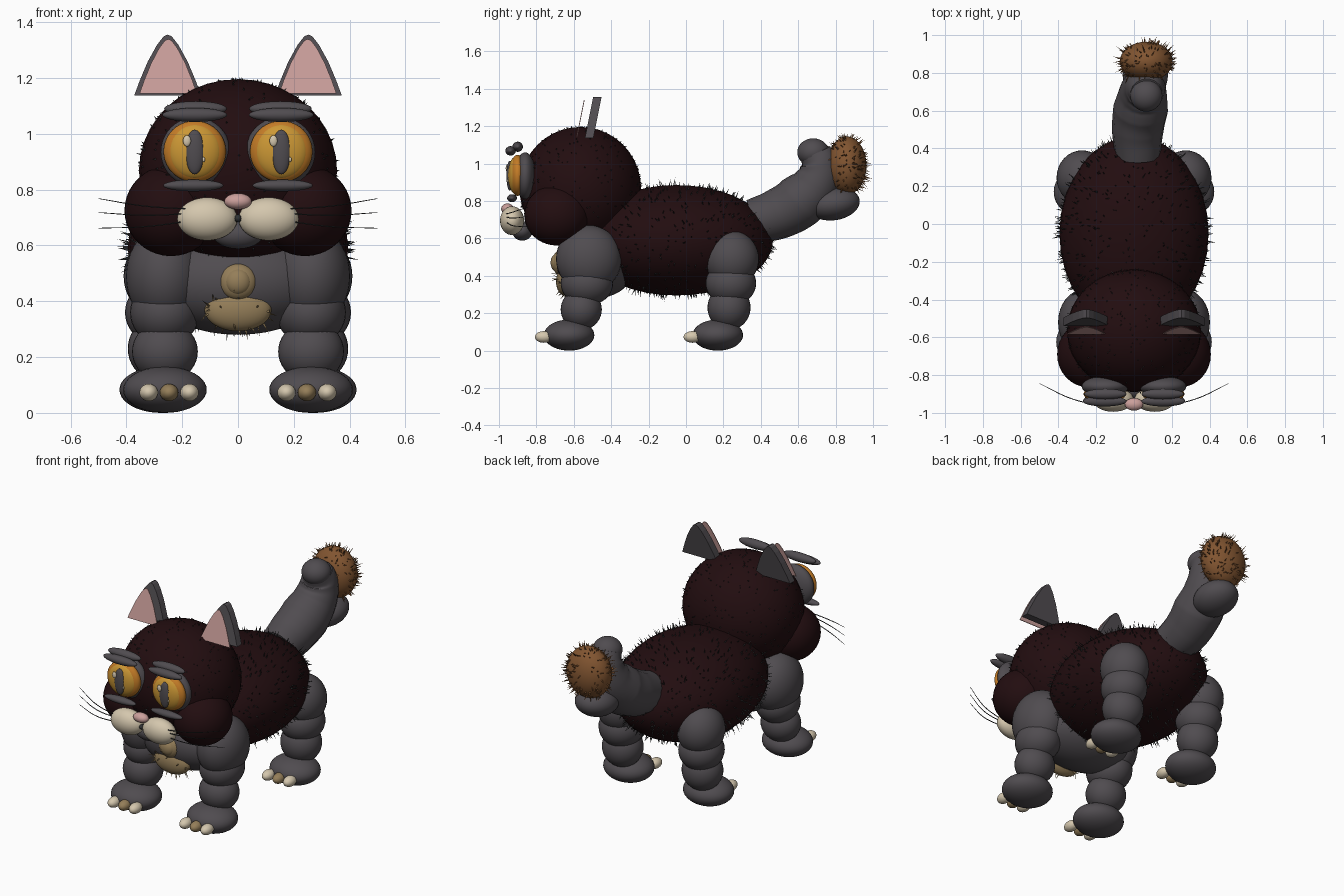
import bpy, bmesh, random
from math import pi
from mathutils import Vector, Matrix

random.seed(4)
cube = bpy.data.objects.get("Cube")
if cube:
    bpy.data.objects.remove(cube, do_unlink=True)


def make_material(name, red, green, blue):
    material = bpy.data.materials.new(name)
    material.use_nodes = True
    colour = (red, green, blue, 1)
    material.diffuse_color = colour
    shader = next(n for n in material.node_tree.nodes if n.type == 'BSDF_PRINCIPLED')
    shader.inputs["Base Color"].default_value = colour
    shader.inputs["Roughness"].default_value = 0.8
    return material


maroon = make_material("dark maroon", .016, .004, .005)
charcoal = make_material("charcoal", .08, .072, .08)
cream = make_material("cream", .66, .57, .42)
tan = make_material("tan", .3, .21, .1)
pink = make_material("pink", .6, .35, .33)
orange = make_material("orange", .55, .2, .02)
yellow = make_material("amber yellow", .6, .31, .035)
brown = make_material("fur brown", .22, .09, .03)
bristle = make_material("bristle grey", .03, .032, .033)


def finish(bm, name, material, smooth=True):
    bmesh.ops.recalc_face_normals(bm, faces=bm.faces)
    for face in bm.faces:
        face.smooth = smooth
    mesh = bpy.data.meshes.new(name)
    bm.to_mesh(mesh)
    bm.free()
    mesh.materials.append(material)
    obj = bpy.data.objects.new(name, mesh)
    bpy.context.collection.objects.link(obj)
    return obj


def ball(name, centre, radii, material, tilt=0):
    """Smooth ellipsoid, optionally tilted about the x axis."""
    bm = bmesh.new()
    bmesh.ops.create_uvsphere(bm, u_segments=32, v_segments=20, radius=1)
    matrix = Matrix.Translation(centre) @ Matrix.Rotation(tilt, 4, 'X') @ Matrix.Diagonal((*radii, 1))
    bmesh.ops.transform(bm, matrix=matrix, verts=bm.verts)
    return finish(bm, name, material)


def pair(name, centre, radii, material, tilt=0):
    """Matching ellipsoids on the left (+x) and right (-x)."""
    x, y, z = centre
    ball("left_" + name, (x, y, z), radii, material, tilt)
    ball("right_" + name, (-x, y, z), radii, material, tilt)


def tube(name, points, thickness, material):
    """Smooth tube; each point is x, y, z and a radius."""
    curve = bpy.data.curves.new(name, 'CURVE')
    curve.dimensions = '3D'
    curve.bevel_depth = thickness
    curve.bevel_resolution = 6 if thickness == 1 else 1
    curve.use_fill_caps = True
    spline = curve.splines.new('BEZIER')
    spline.bezier_points.add(len(points) - 1)
    for knot, (x, y, z, radius) in zip(spline.bezier_points, points):
        knot.co = (x, y, z)
        knot.radius = radius
        knot.handle_left_type = knot.handle_right_type = 'AUTO'
    temp = bpy.data.objects.new(name, curve)
    bpy.context.collection.objects.link(temp)
    bpy.context.view_layer.update()
    mesh = bpy.data.meshes.new_from_object(temp.evaluated_get(bpy.context.evaluated_depsgraph_get()))
    bpy.data.objects.remove(temp, do_unlink=True)
    bm = bmesh.new()
    bm.from_mesh(mesh)
    bpy.data.meshes.remove(mesh)
    for face in bm.faces:
        face.material_index = 0
    return finish(bm, name, material)


def fur(name, centre, radii, count, length, material):
    """Sparse fine bristles standing on an ellipsoid."""
    bm = bmesh.new()
    for _ in range(count):
        way = Vector([random.gauss(0, 1) for _ in range(3)]).normalized()
        root = Vector(centre) + Vector([w * r for w, r in zip(way, radii)])
        normal = Vector([w / r for w, r in zip(way, radii)]).normalized()
        lean = Vector([random.uniform(-.4, .4) for _ in range(3)])
        side = normal.orthogonal().normalized() * .004
        tip = bm.verts.new(root + (normal + lean) * length * random.uniform(.5, 1))
        ring = [bm.verts.new(root + Matrix.Rotation(i * 2 * pi / 3, 3, normal) @ side) for i in range(3)]
        for i in range(3):
            bm.faces.new((ring[i], ring[(i + 1) % 3], tip))
    return finish(bm, name, material, smooth=False)


# Body and chest
body = (0, -.05, .59), (.395, .515, .295)
ball("body", *body, maroon)
fur("body_fur", *body, 900, .035, bristle)
ball("chest", (0, -.48, .47), (.33, .215, .19), charcoal)

# Chest tuft
tuft = (0, -.645, .37), (.12, .05, .077)
ball("chest_tuft_lower", *tuft, tan)
ball("chest_tuft_upper", (0, -.675, .47), (.067, .04, .065), tan)
ball("chest_tuft_centre", (0, -.69, .47), (.048, .034, .048), tan)
fur("chest_tuft_fur", *tuft, 60, .04, tan)

# Legs: overlapping rounded segments ending in a paw with three toes
front_leg = [
    ("shoulder", -.52, .49, (.14, .175, .18)),
    ("upper_leg", -.53, .36, (.125, .14, .12)),
    ("lower_leg", -.56, .22, (.118, .11, .11)),
]
hind_leg = [
    ("thigh", .245, .49, (.135, .145, .15)),
    ("knee", .24, .36, (.13, .135, .12)),
    ("lower_leg", .23, .23, (.12, .115, .12)),
]
for title, segments, x, paw_y in (("front_", front_leg, .262, -.625), ("hind_", hind_leg, .275, .17)):
    for part, y, z, radii in segments:
        pair(title + part, (x, y, z), radii, charcoal)
    pair(title + "paw", (x, paw_y, .083), (.15, .135, .083), charcoal)
    for name, shift, material in (("inner", -.073, cream), ("middle", 0, tan), ("outer", .073, cream)):
        pair(title + name + "_toe", (x - .015 + shift, paw_y - .135, .073), (.033, .048, .031), material)

# Tail with curled tip and fluffy ball
tube("tail", [(.02, .36, .69, .12), (.02, .5, .735, .137), (.035, .61, .8, .145),
              (.05, .7, .9, .125), (.06, .715, 1, .105), (.065, .69, 1.06, .085)], 1, charcoal)
ball("tail_tip", (.065, .68, 1.06), (.085, .085, .075), charcoal)
ball("tail_lower_bulge", (.06, .79, .785), (.12, .14, .088), charcoal, .15)
fluff = (.065, .86, .99), (.14, .105, .155)
ball("tail_fluff", *fluff, brown)
fur("tail_fluff_fur", *fluff, 260, .035, brown)

# Head and cheeks
head = (0, -.565, .868), (.355, .325, .328)
ball("head", *head, maroon)
fur("head_fur", *head, 500, .012, bristle)
pair("cheek", (.24, -.69, .725), (.167, .175, .163), maroon)

# Eyes with rim, iris, slit pupil and highlights
pair("eye_rim", (.152, -.86, .935), (.125, .055, .125), charcoal)
pair("iris_edge", (.155, -.9, .937), (.112, .046, .11), orange)
pair("iris", (.155, -.909, .937), (.098, .044, .1), yellow)
pair("pupil", (.155, -.942, .935), (.034, .018, .08), charcoal)
for side, x in (("left", .155), ("right", -.155)):
    ball(side + "_eye_highlight", (x - .028, -.956, .975), (.014, .008, .02), cream)
    ball(side + "_eye_glint", (x + .032, -.953, .908), (.005, .005, .009), cream)

# Brows and lower lids
pair("upper_brow", (.152, -.9, 1.09), (.112, .028, .027), charcoal)
pair("lower_brow", (.155, -.938, 1.068), (.116, .028, .025), charcoal)
pair("lower_lid", (.16, -.93, .815), (.108, .026, .021), charcoal)

# Muzzle, nose, mouth and chin
pair("muzzle", (.11, -.93, .695), (.108, .064, .077), cream)
ball("nose", (0, -.955, .758), (.049, .033, .029), pink)
ball("mouth", (0, -.945, .697), (.014, .02, .014), bristle)
ball("chin", (0, -.875, .64), (.09, .055, .052), charcoal)

# Whiskers
for side, s in (("left", 1), ("right", -1)):
    for name, start, end in (("top", .73, .768), ("middle", .715, .718), ("bottom", .69, .662)):
        tube(side + "_" + name + "_whisker",
             [(s * .16, -.965, start, 1), (s * .33, -.925, (start + end) / 2 - .008, 1),
              (s * .5, -.845, end, .5)], .0025, bristle)


# Ears: pointed arches leaning back, with a thin pink lining held in front
def ear(name, x, y, base, width, height, depth, material):
    half = [(1, 0), (.83, .25), (.6, .55), (.32, .83), (.12, .97)]
    outline = half + [(0, 1)] + [(-u, v) for u, v in reversed(half)]
    bm = bmesh.new()
    front = bm.faces.new([bm.verts.new((x + u * width, y + v * height * .2, base + v * height))
                          for u, v in outline])
    back = bmesh.ops.extrude_face_region(bm, geom=[front])["geom"]
    moved = [v for v in back if isinstance(v, bmesh.types.BMVert)]
    bmesh.ops.translate(bm, verts=moved, vec=(0, depth, 0))
    finish(bm, name, material, smooth=False)


for side, s in (("left", 1), ("right", -1)):
    ear(side + "_ear", s * .252, -.54, 1.138, .12, .218, .045, charcoal)
    ear(side + "_ear_lining", s * .25, -.585, 1.145, .103, .195, .004, pink)
